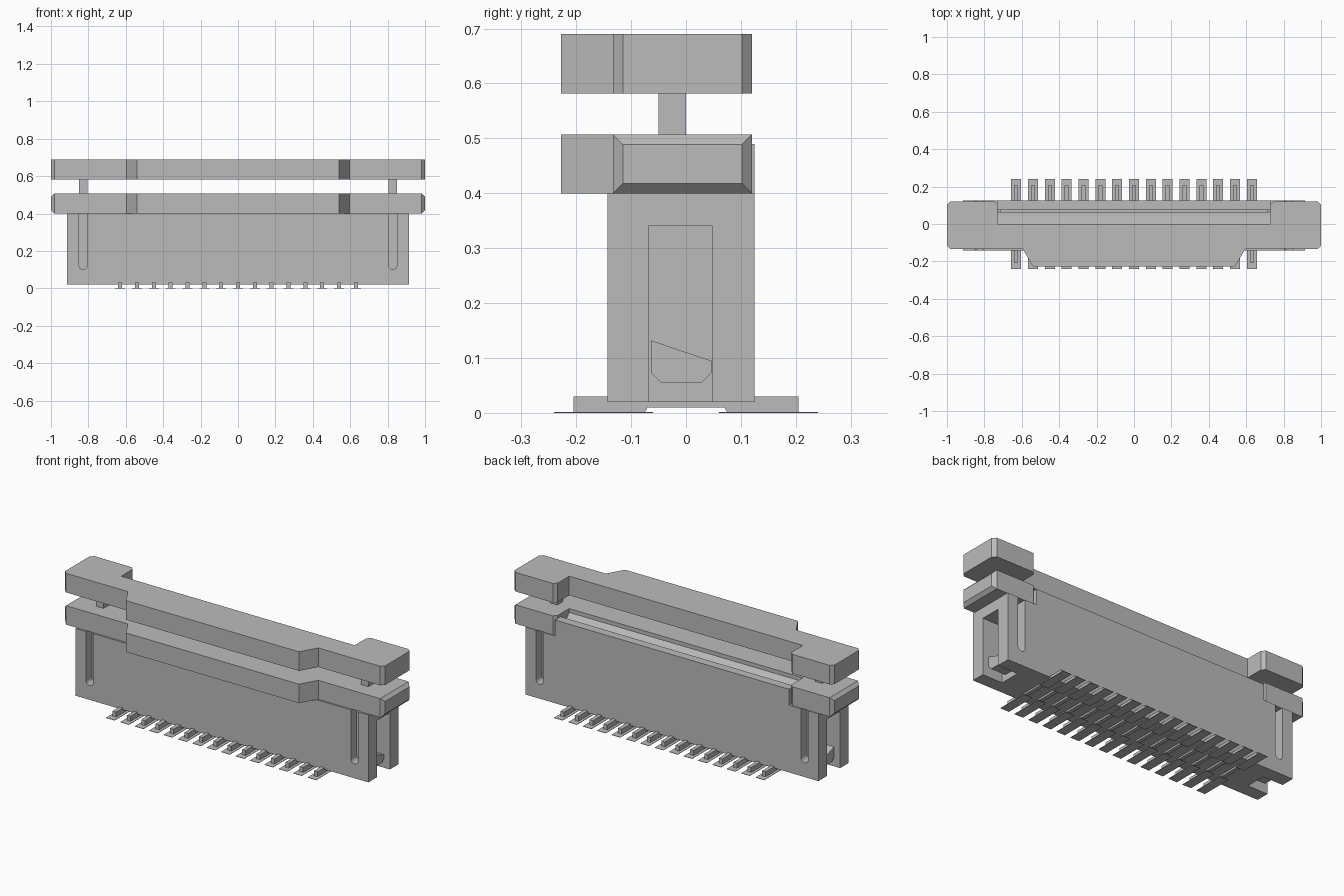
import bpy, bmesh, math
from mathutils import Vector

if "Cube" in bpy.data.objects:
    bpy.data.objects.remove(bpy.data.objects["Cube"])

grey = bpy.data.materials.new("light grey")
grey.diffuse_color = (0.5, 0.5, 0.5, 1)
grey.use_nodes = True
grey.node_tree.nodes["Principled BSDF"].inputs["Base Color"].default_value = grey.diffuse_color


def finish(bm, name):
    bmesh.ops.recalc_face_normals(bm, faces=bm.faces)
    me = bpy.data.meshes.new(name)
    bm.to_mesh(me)
    bm.free()
    me.materials.append(grey)
    ob = bpy.data.objects.new(name, me)
    bpy.context.collection.objects.link(ob)
    return ob


def prism(bm, pts, axis, a, b):
    """Extrude a 2D outline along an axis from a to b."""
    def place(p, d):
        q = list(p)
        q.insert(axis, d)
        return bm.verts.new(q)
    lo = [place(p, a) for p in pts]
    hi = [place(p, b) for p in pts]
    n = len(pts)
    bm.faces.new(lo)
    bm.faces.new(hi)
    for i in range(n):
        j = (i + 1) % n
        bm.faces.new((lo[i], lo[j], hi[j], hi[i]))


def box(bm, x0, x1, y0, y1, z0, z1):
    prism(bm, [(x0, y0), (x1, y0), (x1, y1), (x0, y1)], 2, z0, z1)


def cut(ob, bm, name):
    cutter = finish(bm, name)
    cutter.hide_render = True
    cutter.hide_viewport = True
    m = ob.modifiers.new(name, 'BOOLEAN')
    m.operation = 'DIFFERENCE'
    m.solver = 'EXACT'
    m.object = cutter


# Housing with end slots, latch grooves and the narrow cable slot
bm = bmesh.new()
box(bm, -0.915, 0.915, -0.143, 0.125, 0.02, 0.40)
housing = finish(bm, "housing")

bm = bmesh.new()
for s in (-1, 1):
    box(bm, *sorted((s * 0.79, s * 1.0)), -0.068, 0.048, 0.0, 0.34)
cut(housing, bm, "end_slot_cutter")

groove = [(0.8275 + 0.0225 * math.cos(math.pi * (1 + i / 8)),
           0.123 + 0.0225 * math.sin(math.pi * (1 + i / 8))) for i in range(9)]
groove += [(0.85, 0.45), (0.805, 0.45)]
bm = bmesh.new()
for s in (-1, 1):
    pts = [(s * x, z) for x, z in groove]
    prism(bm, pts, 1, -0.2, -0.09)
    prism(bm, pts, 1, 0.07, 0.2)
cut(housing, bm, "groove_cutter")

bm = bmesh.new()
box(bm, -0.715, 0.715, 0.064, 0.076, 0.12, 0.45)
cut(housing, bm, "cable_slot_cutter")

# Raised back wall and the sloped lead-in of the cable slot
bm = bmesh.new()
box(bm, -0.73, 0.73, 0.076, 0.125, 0.40, 0.49)
finish(bm, "back_wall")
bm = bmesh.new()
prism(bm, [(-0.001, 0.40), (0.064, 0.40), (0.064, 0.405), (0.04, 0.44), (0.0, 0.485)],
      0, -0.73, 0.73)
finish(bm, "slot_lead_in")


# Slider bars: the same outline, with bevelled ends
def slider(name, z0, z1, bevel_z):
    c, xe = 0.018, 0.982
    half = [(0.54, -0.228), (0.595, -0.133), (xe, -0.133), (xe, 0.12),
            (0.748, 0.12), (0.73, 0.102), (0.73, 0.0)]
    pts = half + [(-x, y) for x, y in reversed(half)]
    bm = bmesh.new()
    prism(bm, pts, 2, z0, z1)
    for s in (-1, 1):
        end = next(f for f in bm.faces if all(abs(v.co.x - s * xe) < 1e-4 for v in f.verts))
        mid = end.calc_center_median()
        out = bmesh.ops.extrude_discrete_faces(bm, faces=[end])["faces"][0]
        for v in out.verts:
            v.co.x = s
            v.co.y -= math.copysign(c, v.co.y - mid.y)
            v.co.z -= math.copysign(bevel_z, v.co.z - mid.z)
    return finish(bm, name)


slider("lower_bar", 0.40, 0.507, 0.018)
slider("upper_bar", 0.582, 0.69, 0.0)

for s, side in ((-1, "left"), (1, "right")):
    # Post joining the two bars
    bm = bmesh.new()
    box(bm, *sorted((s * 0.805, s * 0.85)), -0.05, 0.0, 0.50, 0.59)
    finish(bm, side + "_post")
    # Latch foot at the bottom of the end slot
    bm = bmesh.new()
    prism(bm, [(-0.045, 0.055), (0.028, 0.055), (0.046, 0.073), (0.046, 0.095),
               (-0.064, 0.132), (-0.064, 0.073)], 0, *sorted((s * 0.785, s * 0.88)))
    finish(bm, side + "_latch_foot")

# Contact leads and flat solder pads
bm_lead, bm_pad = bmesh.new(), bmesh.new()
lead_half = [(0.205, 0.03), (0.205, 0.001), (0.075, 0.001), (0.07, 0.01)]
lead = lead_half + [(-y, z) for y, z in reversed(lead_half)]
for i in range(15):
    x = -0.63 + 0.09 * i
    prism(bm_lead, lead, 0, x - 0.011, x + 0.011)
    for s in (-1, 1):
        box(bm_pad, x - 0.027, x + 0.027, *sorted((s * 0.06, s * 0.24)), 0.0, 0.002)
finish(bm_lead, "contact_leads")
finish(bm_pad, "solder_pads")
